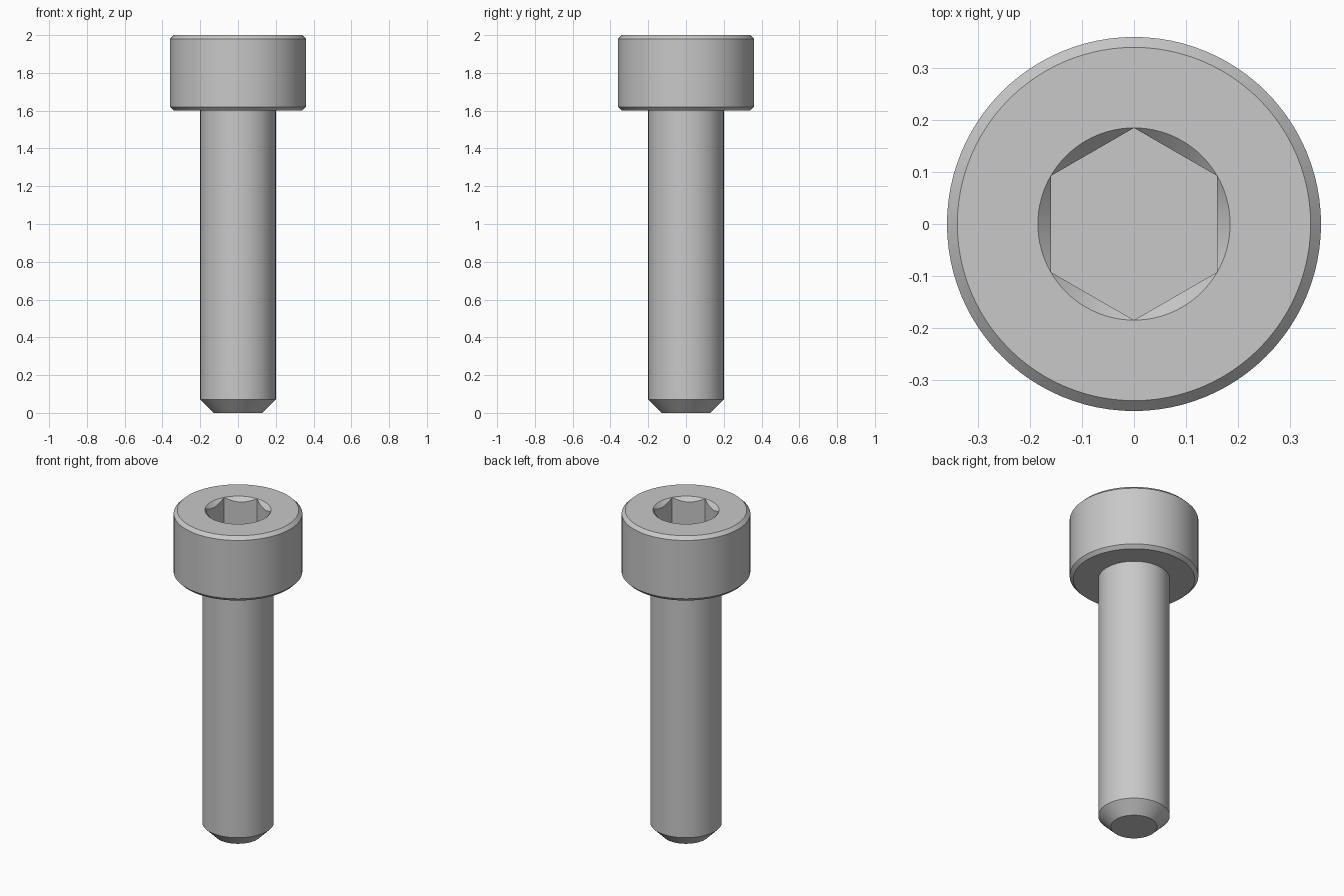
import bpy, bmesh
from math import sin, cos, pi, radians

cube = bpy.data.objects.get("Cube")
if cube:
    bpy.data.objects.remove(cube, do_unlink=True)

SEGMENTS = 96
SOCKET_RADIUS = 0.185   # corner radius of the hexagon
TOP = 2.0

steel = bpy.data.materials.new("grey steel")
steel.use_nodes = True
colour = (0.58, 0.58, 0.58, 1)
steel.diffuse_color = colour
steel.node_tree.nodes["Principled BSDF"].inputs["Base Color"].default_value = colour


def circle(radius, z):
    """Ring rule: plain circle."""
    return lambda angle: (radius, z)


def hex_radius(angle):
    """Hexagon outline with corners on the y axis."""
    offset = (angle + pi / 6) % (pi / 3) - pi / 6
    return SOCKET_RADIUS * cos(pi / 6) / cos(offset)


def countersink_edge(angle):
    """Where the 45 degree countersink meets the flats of the socket."""
    r = hex_radius(angle)
    return r, TOP - (SOCKET_RADIUS - r)


def socket_floor(angle):
    return hex_radius(angle), 1.8


def lathe(name, rings, cap_first=False, cap_last=False):
    """Skin a stack of rings around the z axis."""
    bm = bmesh.new()
    loops = []
    for ring in rings:
        loop = []
        for i in range(SEGMENTS):
            a = 2 * pi * i / SEGMENTS
            r, z = ring(a)
            loop.append(bm.verts.new((r * cos(a), r * sin(a), z)))
        loops.append(loop)
    for low, high in zip(loops, loops[1:]):
        for i in range(SEGMENTS):
            j = (i + 1) % SEGMENTS
            bm.faces.new((low[i], low[j], high[j], high[i]))
    if cap_first:
        bm.faces.new(loops[0][::-1])
    if cap_last:
        bm.faces.new(loops[-1])
    # The countersink closes to a point at each socket corner
    bmesh.ops.remove_doubles(bm, verts=bm.verts[:], dist=0.00001)
    mesh = bpy.data.meshes.new(name)
    bm.to_mesh(mesh)
    bm.free()
    mesh.materials.append(steel)
    obj = bpy.data.objects.new(name, mesh)
    bpy.context.collection.objects.link(obj)
    bpy.ops.object.select_all(action='DESELECT')
    obj.select_set(True)
    bpy.context.view_layer.objects.active = obj
    bpy.ops.object.shade_smooth_by_angle(angle=radians(30))
    return obj


# Shank with tapered tip
lathe("shank", [circle(0.13, 0), circle(0.2, 0.07), circle(0.2, 1.6)],
      cap_first=True)

# Chamfered head with countersunk hexagonal socket
lathe("head", [circle(0.2, 1.6), circle(0.34, 1.6), circle(0.36, 1.62),
               circle(0.36, 1.98), circle(0.34, TOP),
               circle(SOCKET_RADIUS, TOP), countersink_edge, socket_floor],
      cap_last=True)
